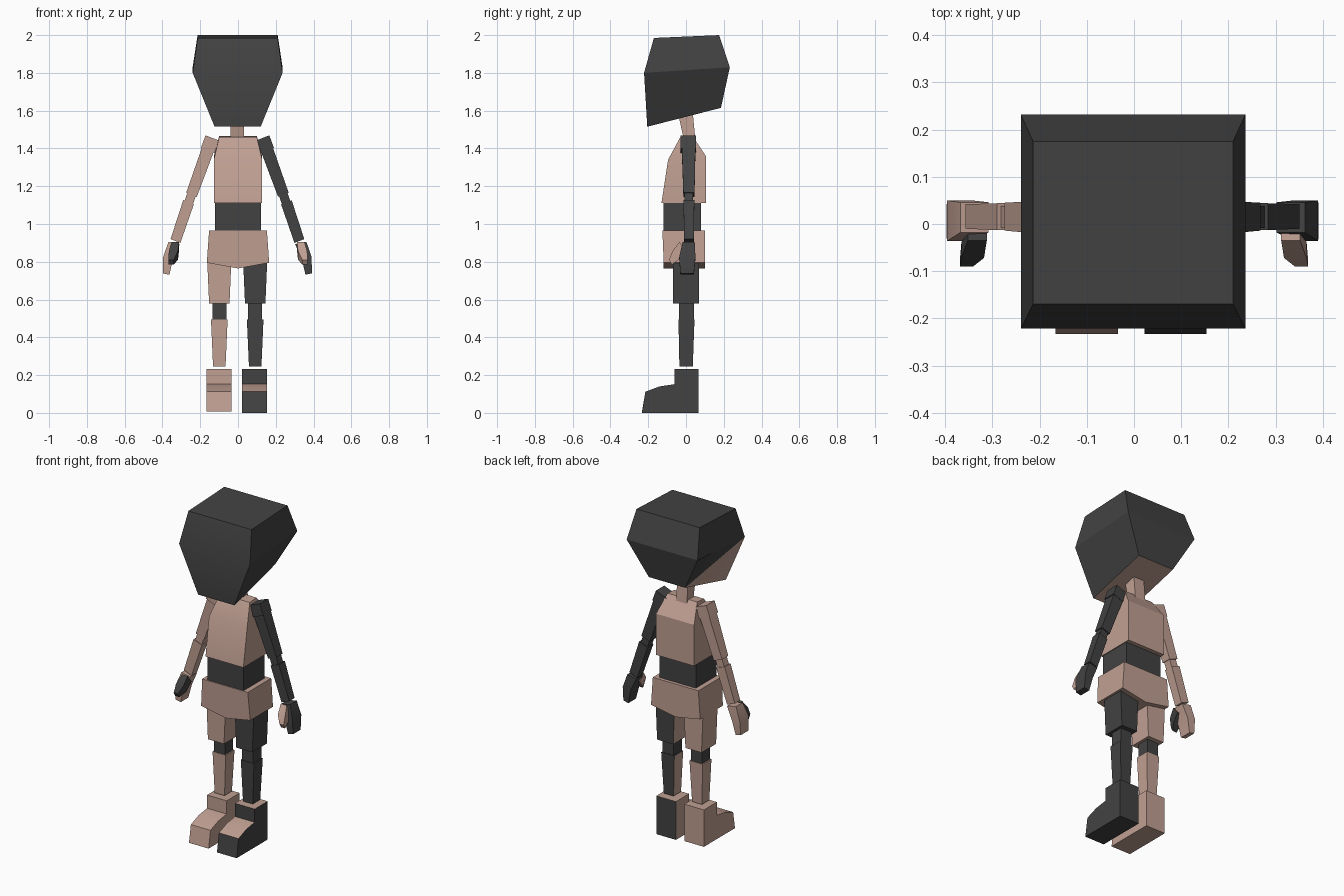
import bpy, bmesh
from mathutils import Vector

if "Cube" in bpy.data.objects:
    bpy.data.objects.remove(bpy.data.objects["Cube"])


def material(name, rgb):
    m = bpy.data.materials.new(name)
    m.diffuse_color = (*rgb, 1)
    m.use_nodes = True
    m.node_tree.nodes["Principled BSDF"].inputs["Base Color"].default_value = m.diffuse_color
    return m


PINK = material("dusty_pink", (0.53, 0.35, 0.29))
DARK = material("charcoal", (0.055, 0.055, 0.055))


def finish(name, bm, mats):
    """Turn a bmesh into a smooth-shaded object with sharp edges kept."""
    bmesh.ops.recalc_face_normals(bm, faces=bm.faces)
    mesh = bpy.data.meshes.new(name)
    bm.to_mesh(mesh)
    bm.free()
    ob = bpy.data.objects.new(name, mesh)
    bpy.context.collection.objects.link(ob)
    for m in mats:
        mesh.materials.append(m)
    bpy.ops.object.select_all(action='DESELECT')
    ob.select_set(True)
    bpy.context.view_layer.objects.active = ob
    bpy.ops.object.shade_smooth_by_angle(angle=0.52)
    return ob


def loft(rings, slope=0.0):
    """Four-sided loft. Ring: centre x, half width, front y, front z, back y, back z."""
    bm = bmesh.new()
    loops = []
    for cx, hx, yf, zf, yb, zb in rings:
        loops.append([bm.verts.new((cx + sx * hx, y, z + sx * hx * slope))
                      for sx, y, z in ((-1, yf, zf), (1, yf, zf), (1, yb, zb), (-1, yb, zb))])
    for a, b in zip(loops, loops[1:]):
        for i in range(4):
            j = (i + 1) % 4
            bm.faces.new((a[i], a[j], b[j], b[i]))
    bm.faces.new(loops[0])
    bm.faces.new(loops[-1][::-1])
    bmesh.ops.recalc_face_normals(bm, faces=bm.faces)
    return bm, loops


def part(name, rings, mat, slope=0.0):
    return finish(name, loft(rings, slope)[0], [mat])


def paint(bm, test):
    """Second material on every face whose normal passes the test."""
    bm.normal_update()
    for f in bm.faces:
        f.material_index = int(test(f.normal))


# Head: pink underside and a pink patch on the lower left side
bm, (top, mid, low) = loft([
    (-0.002, 0.212, -0.17, 1.985, 0.175, 2.0),
    (-0.002, 0.238, -0.222, 1.80, 0.232, 1.83),
    (-0.002, 0.122, -0.205, 1.515, 0.185, 1.615)])
side = next(f for f in bm.faces if {mid[0], mid[3], low[0], low[3]} == set(f.verts))
poked = bmesh.ops.poke(bm, faces=[side])
poked["verts"][0].co = Vector((-0.17, 0.08, 1.68))
for f in poked["faces"]:
    f.material_index = int(mid[3] not in f.verts)
for f in bm.faces:
    if set(f.verts) == set(low):
        f.material_index = 1
finish("head", bm, [DARK, PINK])

# Torso
part("neck", [(-0.004, 0.036, -0.045, 1.60, 0.035, 1.60),
              (-0.004, 0.036, -0.01, 1.44, 0.05, 1.44)], PINK)
part("chest", [(0, 0.10, -0.03, 1.46, 0.035, 1.465),
               (0, 0.128, -0.095, 1.34, 0.105, 1.36),
               (0, 0.127, -0.13, 1.11, 0.105, 1.11)], PINK)
part("waist", [(0, 0.122, -0.12, 1.12, 0.08, 1.12),
               (0, 0.122, -0.12, 0.95, 0.08, 0.95)], DARK)

# Hips with the underside dipping along the middle
bm, (_, low) = loft([(0, 0.153, -0.125, 0.965, 0.10, 0.965),
                     (0, 0.165, -0.118, 0.795, 0.10, 0.795)])
ends = [e for e in bm.edges if e.verts[0] in low and e.verts[1] in low
        and abs(e.verts[0].co.x - e.verts[1].co.x) > 0.1]
cut = bmesh.ops.subdivide_edges(bm, edges=ends, cuts=1)
for v in {g for g in cut["geom_inner"] if isinstance(g, bmesh.types.BMVert)}:
    v.co.z = 0.765
finish("hips", bm, [PINK])

for s, side in ((-1, "left"), (1, "right")):
    main, accent = (PINK, DARK) if s < 0 else (DARK, PINK)
    inner_pink = (lambda n: n.x < -0.7) if s > 0 else (lambda n: False)

    # Legs
    c = s * 0.095 - 0.004
    bm, _ = loft([(c, 0.064, -0.07, 0.81, 0.07, 0.81),
                  (c, 0.054, -0.07, 0.578, 0.07, 0.578)])
    paint(bm, inner_pink)
    finish(side + "_thigh", bm, [main, accent])
    part(side + "_knee", [(c, 0.037, -0.037, 0.59, 0.042, 0.59),
                          (c, 0.037, -0.037, 0.49, 0.042, 0.49)], DARK)
    bm, _ = loft([(c, 0.044, -0.04, 0.495, 0.045, 0.495),
                  (c, 0.033, -0.035, 0.245, 0.036, 0.245)])
    paint(bm, inner_pink)
    finish(side + "_shin", bm, [main, accent])

    # Foot: side profile pushed across the width
    base = 0.008 if s < 0 else 0.0
    profile = [(0.065, base), (0.065, 0.232), (-0.06, 0.232), (-0.06, 0.152),
               (-0.14, 0.14), (-0.215, 0.112), (-0.233, base)]
    cf = s * 0.094 - 0.006
    bm = bmesh.new()
    face = bm.faces.new([bm.verts.new((cf - 0.066, y, z)) for y, z in profile])
    new = bmesh.ops.extrude_face_region(bm, geom=[face], use_keep_orig=True)["geom"]
    bmesh.ops.translate(bm, vec=(0.132, 0, 0),
                        verts=[g for g in new if isinstance(g, bmesh.types.BMVert)])
    bmesh.ops.recalc_face_normals(bm, faces=bm.faces)
    if s > 0:
        paint(bm, lambda n: n.z > 0.7 or n.x < -0.7)
    finish(side + "_foot", bm, [main, accent])

    # Arm segments, square to the slanted arm direction
    k = s * 0.39

    def limb(name, rows, mat, slope=k):
        part(side + "_" + name, [(s * x - 0.003, h, yf, z, yb, z)
                                 for x, z, h, yf, yb in rows], mat, slope)

    limb("shoulder", [(0.132, 1.455, 0.037, -0.028, 0.052),
                      (0.158, 1.39, 0.035, -0.028, 0.052)], main)
    limb("upper_arm", [(0.156, 1.395, 0.031, -0.022, 0.05),
                       (0.243, 1.155, 0.028, -0.014, 0.045)], main)
    limb("elbow", [(0.240, 1.165, 0.022, -0.008, 0.038),
                   (0.262, 1.10, 0.022, -0.008, 0.038)], main)
    limb("forearm", [(0.259, 1.115, 0.028, -0.013, 0.044),
                     (0.328, 0.91, 0.026, -0.01, 0.042)], main)
    limb("hand", [(0.335, 0.90, 0.03, -0.018, 0.046),
                  (0.367, 0.82, 0.026, -0.036, 0.05),
                  (0.377, 0.735, 0.017, -0.03, 0.042)], main, s * 0.2)
    part(side + "_thumb", [(s * 0.332, 0.02, -0.035, 0.905, 0.0, 0.86),
                           (s * 0.342, 0.024, -0.072, 0.855, -0.04, 0.81),
                           (s * 0.355, 0.014, -0.09, 0.81, -0.075, 0.785)], accent)
